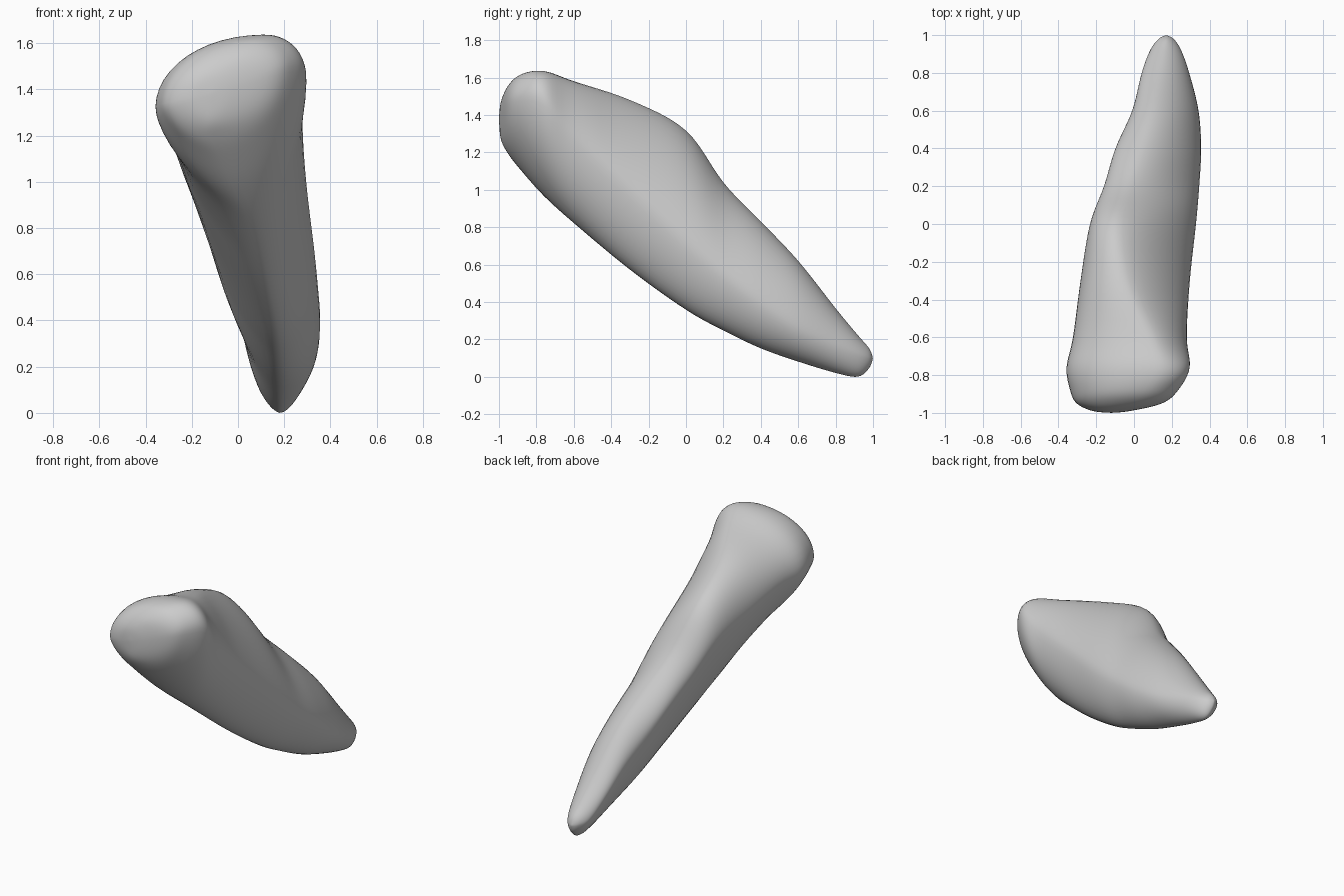
import bpy, bmesh, math

cube = bpy.data.objects.get("Cube")
if cube:
    bpy.data.objects.remove(cube, do_unlink=True)

# Cross-sections from the broad head to the narrow tip:
# y, then x and z of the leftmost, top, rightmost and bottom point
HEAD_END = (-1.0, -.12, 1.38)
TIP_END = (1.0, .17, .1)
SECTIONS = [
    (-.99, -.22, 1.36, -.1, 1.47, -.02, 1.4, -.12, 1.27),
    (-.95, -.305, 1.34, 0, 1.56, .15, 1.46, -.12, 1.19),
    (-.88, -.34, 1.33, .06, 1.62, .235, 1.48, -.08, 1.1),
    (-.76, -.36, 1.32, .12, 1.637, .297, 1.46, -.02, .965),
    (-.6, -.325, 1.29, .08, 1.582, .28, 1.27, .05, .82),
    (-.3, -.285, 1.2, -.05, 1.483, .297, 1, .11, .57),
    (0, -.235, 1.1, -.09, 1.322, .33, .72, .155, .355),
    (.2, -.16, .88, -.03, 1.04, .347, .55, .17, .245),
    (.4, -.1, .7, .04, .833, .357, .4, .18, .15),
    (.6, -.01, .48, .1, .622, .343, .27, .18, .08),
    (.8, .04, .27, .14, .367, .293, .17, .18, .02),
    (.92, .085, .14, .16, .222, .25, .12, .18, 0),
    (.98, .13, .11, .17, .152, .21, .1, .175, .048),
]
QUARTER = 12   # points per quarter of a ring
STEPS = 6      # rings between two sections


def pole(end):
    y, x, z = end
    return (y,) + (x, z) * 4


def catmull(a, b, c, d, t):
    return [0.5 * (2 * q + (r - p) * t + (2 * p - 5 * q + 4 * r - s) * t ** 2
                   + (3 * q - p - 3 * r + s) * t ** 3)
            for p, q, r, s in zip(a, b, c, d)]


def ramp(y, start, end):
    return min(max((y - start) / (end - start), 0), 1)


def quarter(side, cap, power, from_side):
    """Rounded arc between a side point and a top or bottom point."""
    points = []
    for i in range(QUARTER):
        t = i / QUARTER * math.pi / 2
        if not from_side:
            t = math.pi / 2 - t
        c, s = max(math.cos(t), 0) ** power, max(math.sin(t), 0) ** power
        points.append((cap[0] + (side[0] - cap[0]) * c,
                       side[1] + (cap[1] - side[1]) * s))
    return points


def ring_points(section):
    y = section[0]
    left, top, right, bottom = (section[i:i + 2] for i in (1, 3, 5, 7))
    # Head and tip are round, the body between them is a flatter blade
    body = ramp(y, -.8, -.4)
    tail = ramp(y, .2, .6)
    outline = (quarter(left, top, 1, True)
               + quarter(right, top, .95 + .4 * body - .15 * tail, False)
               + quarter(right, bottom, 1.08, True)
               + quarter(left, bottom, 1.25 + .2 * body - .1 * tail, False))
    return [(x, y, z) for x, z in outline]


# Smoothly interpolated rings
keys = [pole(HEAD_END)] + SECTIONS + [pole(TIP_END)]
keys = [keys[0]] + keys + [keys[-1]]
rings = []
for k in range(len(keys) - 3):
    for j in range(STEPS):
        rings.append(catmull(*keys[k:k + 4], j / STEPS))
rings = rings[1:]

# Skin the rings and close both ends
bm = bmesh.new()
loops = [[bm.verts.new(p) for p in ring_points(r)] for r in rings]
count = 4 * QUARTER
for a, b in zip(loops, loops[1:]):
    for i in range(count):
        j = (i + 1) % count
        bm.faces.new((a[i], a[j], b[j], b[i]))
for loop, (y, x, z) in ((loops[0], HEAD_END), (loops[-1], TIP_END)):
    centre = bm.verts.new((x, y, z))
    for i in range(count):
        bm.faces.new((loop[i], loop[(i + 1) % count], centre))
for _ in range(4):
    bmesh.ops.smooth_vert(bm, verts=bm.verts, factor=.3,
                          use_axis_x=True, use_axis_y=True, use_axis_z=True)
bmesh.ops.recalc_face_normals(bm, faces=bm.faces)
mesh = bpy.data.meshes.new("tapered_body")
bm.to_mesh(mesh)
bm.free()
body = bpy.data.objects.new("tapered_body", mesh)
bpy.context.collection.objects.link(body)

# Plain light grey
grey = bpy.data.materials.new("light_grey")
grey.use_nodes = True
colour = (.6, .6, .6, 1)
grey.diffuse_color = colour
grey.node_tree.nodes["Principled BSDF"].inputs["Base Color"].default_value = colour
mesh.materials.append(grey)

for polygon in mesh.polygons:
    polygon.use_smooth = True
